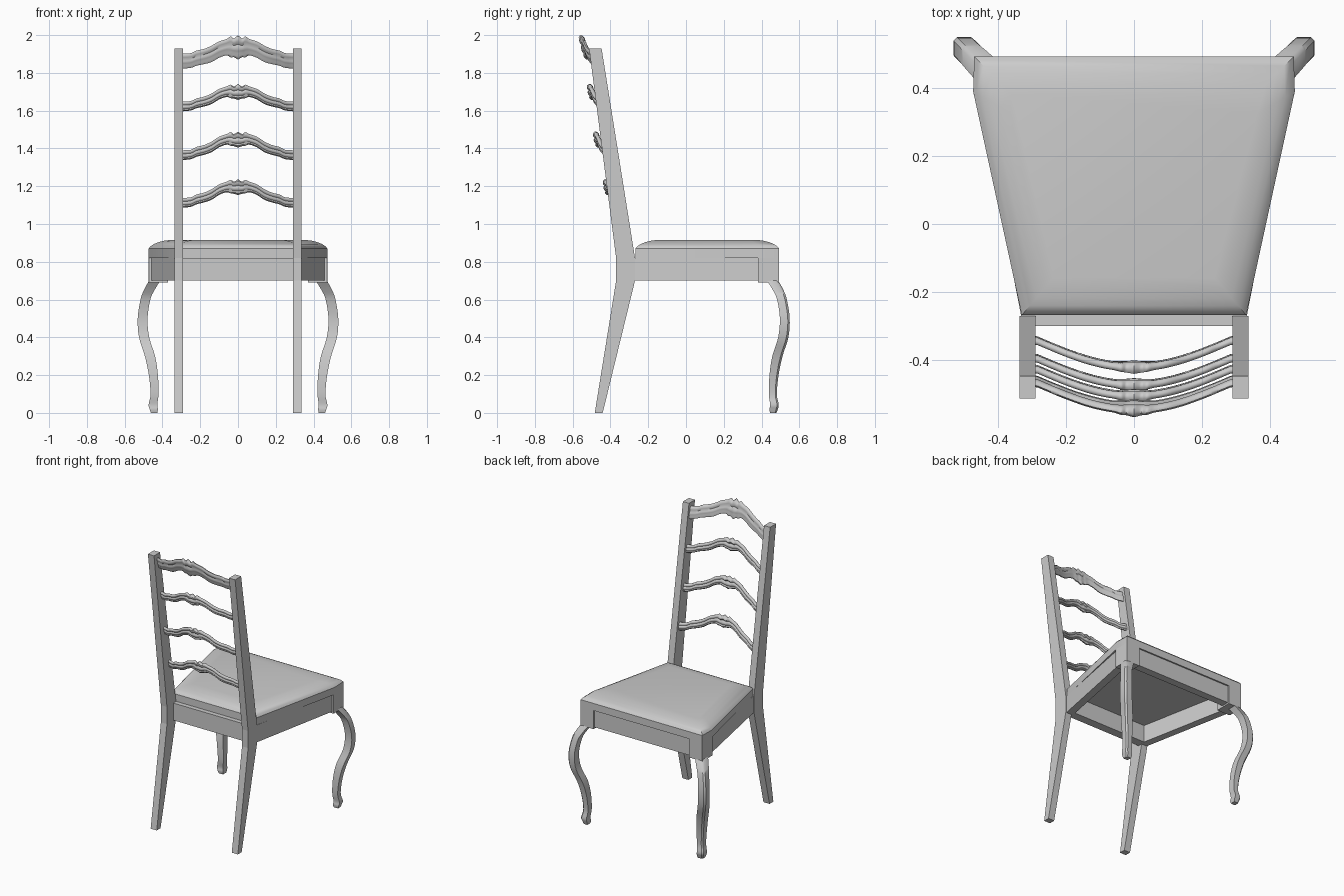
import bpy, bmesh, math
from mathutils import Vector

cube = bpy.data.objects.get("Cube")
if cube:
    bpy.data.objects.remove(cube, do_unlink=True)

grey = bpy.data.materials.new("plain_grey")
grey.use_nodes = True
grey.diffuse_color = (0.6, 0.6, 0.6, 1)
grey.node_tree.nodes["Principled BSDF"].inputs["Base Color"].default_value = (0.6, 0.6, 0.6, 1)


def loft(name, rings, smooth=None):
    """Skin a list of equal rings and cap both ends."""
    bm = bmesh.new()
    rows = [[bm.verts.new(p) for p in ring] for ring in rings]
    n = len(rows[0])
    for a, b in zip(rows, rows[1:]):
        for i in range(n):
            j = (i + 1) % n
            bm.faces.new((a[i], a[j], b[j], b[i]))
    bm.faces.new(rows[0])
    bm.faces.new(rows[-1])
    bmesh.ops.recalc_face_normals(bm, faces=bm.faces)
    mesh = bpy.data.meshes.new(name)
    bm.to_mesh(mesh)
    bm.free()
    mesh.materials.append(grey)
    obj = bpy.data.objects.new(name, mesh)
    bpy.context.collection.objects.link(obj)
    if smooth:
        bpy.ops.object.select_all(action="DESELECT")
        obj.select_set(True)
        bpy.context.view_layer.objects.active = obj
        bpy.ops.object.shade_smooth_by_angle(angle=math.radians(smooth))
    return obj


def prism(name, plan, z0, z1):
    return loft(name, [[(x, y, z) for x, y in plan] for z in (z0, z1)])


def spline(keys, steps):
    """Smooth curve through the keys."""
    pts = [Vector(k) for k in keys]
    pts = [2 * pts[0] - pts[1]] + pts + [2 * pts[-1] - pts[-2]]
    out = []
    for a, b, c, d in zip(pts, pts[1:], pts[2:], pts[3:]):
        for s in range(steps):
            t = s / steps
            out.append(0.5 * (2 * b + (c - a) * t + (2 * a - 5 * b + 4 * c - d) * t**2
                              + (3 * b - a - 3 * c + d) * t**3))
    return out + [pts[-2]]


# Upholstered seat: tapered plan, rounded over at the top
def seat_ring(d, z):
    half = [(0.47 - d, 0.493 - d), (0.473 - d, 0.39 - d * 0.6), (0.33 - d * 0.85, -0.268 + d)]
    return [(x, y, z) for x, y in half] + [(-x, y, z) for x, y in reversed(half)]

loft("seat", [seat_ring(d, z) for d, z in (
    (0, 0.82), (0, 0.87), (0.01, 0.882), (0.028, 0.894),
    (0.05, 0.903), (0.08, 0.911), (0.11, 0.915))], 35)

# Front and back seat rails
for name, w, y0, y1 in (("front_rail", 0.40, 0.43, 0.483), ("back_rail", 0.30, -0.30, -0.24)):
    prism(name, [(-w, y0), (w, y0), (w, y1), (-w, y1)], 0.70, 0.82)

post_profile = [(-0.483, 0), (-0.441, 0), (-0.27, 0.70), (-0.27, 0.82),
                (-0.447, 1.93), (-0.513, 1.93), (-0.37, 0.82), (-0.37, 0.70)]

# Cabriole leg path: centre x, height, half width
leg_keys = [(0.441, 0.70, 0.030), (0.470, 0.65, 0.028), (0.490, 0.60, 0.026),
            (0.505, 0.50, 0.026), (0.497, 0.40, 0.027), (0.466, 0.30, 0.027),
            (0.448, 0.20, 0.024), (0.442, 0.10, 0.021), (0.450, 0.045, 0.023),
            (0.446, 0.02, 0.022), (0.444, 0, 0.017)]
leg_section = [(-1, -1), (1, -1), (1, 0.6), (0.6, 1), (-1, 1)]

for side, s in (("left", 1), ("right", -1)):
    # Side rail and front corner block
    prism(side + "_side_rail", [(s * x, y) for x, y in (
        (0.33, -0.28), (0.463, 0.40), (0.41, 0.40), (0.277, -0.28))], 0.70, 0.82)
    prism(side + "_corner_block", [(s * x, y) for x, y in (
        (0.37, 0.493), (0.47, 0.493), (0.473, 0.39), (0.471, 0.38), (0.37, 0.38))], 0.69, 0.82)
    # Back leg and post in one piece
    loft(side + "_back_post", [[(s * x, y, z) for y, z in post_profile] for x in (0.29, 0.337)])
    # Front leg
    loft(side + "_front_leg", [[(s * (c + u * w), c + 0.018 + v * w, z) for u, v in leg_section]
                               for c, z, w in spline(leg_keys, 4)], 40)

# Carved back slats: x, rise, half height
slat_keys = [(0.30, 0, 0.026), (0.25, 0.004, 0.025), (0.22, 0.018, 0.026), (0.18, 0.028, 0.026),
             (0.14, 0.044, 0.028), (0.10, 0.070, 0.028), (0.06, 0.084, 0.028),
             (0.038, 0.086, 0.036), (0.022, 0.080, 0.032), (0, 0.083, 0.042)]
# Beaded section: depth, height
half_bead = [(0.3, 1), (0.9, 0.8), (1, 0.5), (0.55, 0.25), (1, 0),
             (1, -0.3), (0.6, -0.5), (0.8, -0.75), (0.3, -1)]
bead = half_bead + [(-u, v) for u, v in reversed(half_bead)]
half = spline(slat_keys, 3)
path = [Vector((-p.x, p.y, p.z)) for p in half[:-1]] + half[::-1]


def slat(name, base, y0, rise, tall, tilt):
    rings = []
    for x, up, h in path:
        bow = y0 - 0.08 * math.cos(min(abs(x) / 0.29, 1) * math.pi / 2)
        thick = 0.011 + 0.006 * max(0, 1 - abs(x) / 0.06)
        hh = h * tall
        rings.append([(x, bow + u * thick - tilt * v * hh, base + up * rise + v * hh)
                      for u, v in bead])
    loft(name, rings, 50)

slat("lower_slat", 1.112, -0.340, 1, 1, 0.16)
slat("second_slat", 1.364, -0.392, 1, 1, 0.16)
slat("third_slat", 1.622, -0.424, 0.93, 1, 0.16)
slat("top_slat", 1.862, -0.460, 0.88, 1.55, 0.25)
